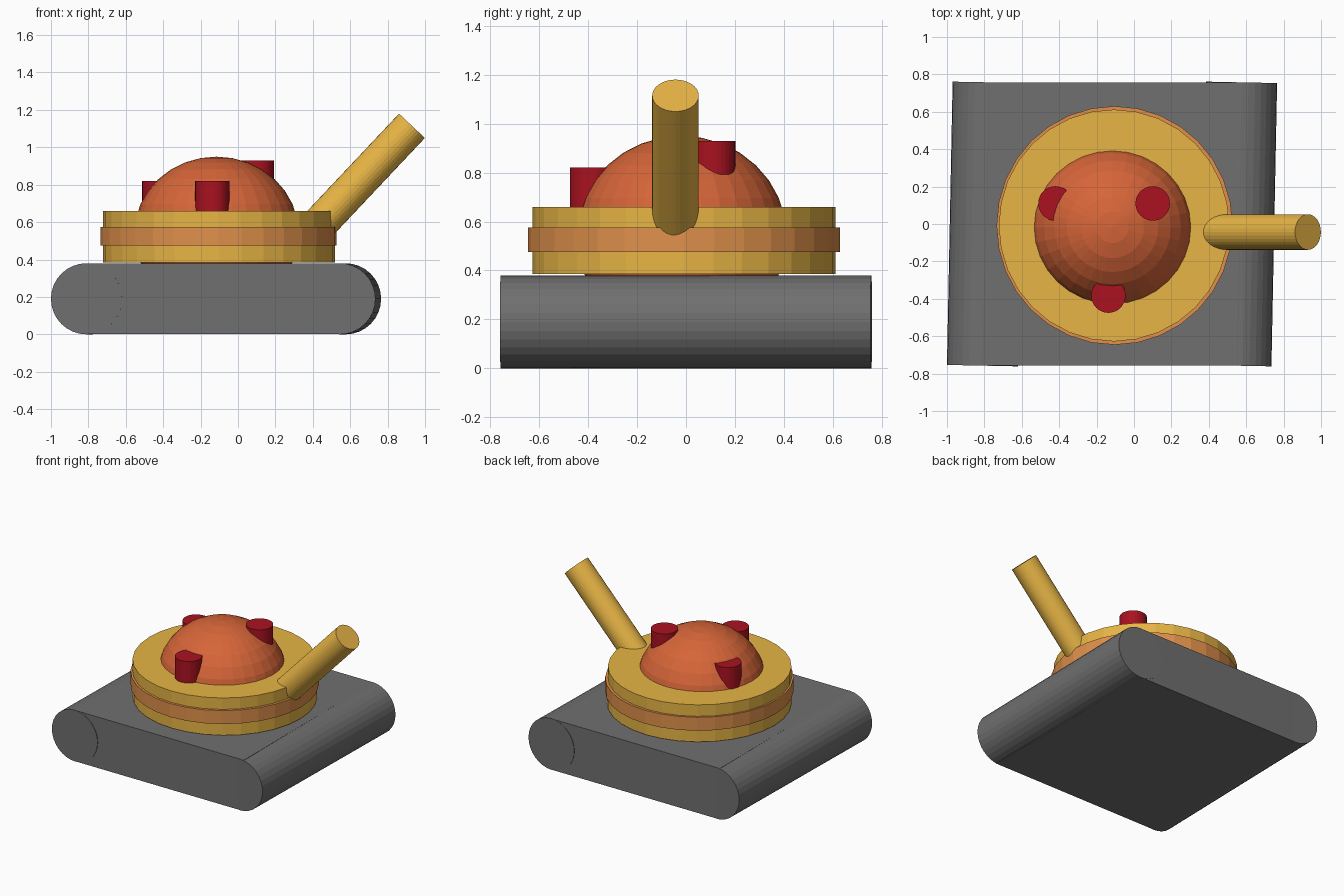
import bpy
from math import radians, sin, cos
from mathutils import Vector

if "Cube" in bpy.data.objects:
    bpy.data.objects.remove(bpy.data.objects["Cube"])


def material(name, rgb):
    m = bpy.data.materials.new(name)
    m.diffuse_color = (*rgb, 1)
    m.use_nodes = True
    m.node_tree.nodes["Principled BSDF"].inputs["Base Color"].default_value = m.diffuse_color
    return m


GREY = material("dark_grey", (0.16, 0.16, 0.16))
YELLOW = material("yellow", (0.80, 0.46, 0.06))
ORANGE = material("orange", (0.74, 0.28, 0.07))
RUST = material("rust", (0.67, 0.13, 0.04))
RED = material("red", (0.40, 0.006, 0.014))


def finish(name, mat):
    ob = bpy.context.object
    ob.name = name
    ob.data.materials.append(mat)
    return ob


def cylinder(name, mat, loc, r, depth, rot=(0, 0, 0), scale=(1, 1, 1)):
    bpy.ops.mesh.primitive_cylinder_add(vertices=32, radius=r, depth=depth,
                                        location=loc, rotation=rot, scale=scale)
    return finish(name, mat)


def disc(name, mat, x, rx, ry, z0, z1):
    return cylinder(name, mat, (x, -0.008, (z0 + z1) / 2), 1, z1 - z0, scale=(rx, ry, 1))


# Base: slab with a slightly skewed roller along each side
bpy.ops.mesh.primitive_cube_add(size=1, location=(-0.115, 0, 0.19), scale=(1.385, 1.514, 0.378))
finish("base_slab", GREY)
for side, x in (("left", -0.795), ("right", 0.56)):
    cylinder(side + "_roller", GREY, (x, 0, 0.19), 0.19, 1.515,
             rot=(radians(90), 0, radians(-1.15)))

# Turret ring: two yellow discs with an orange band between
disc("lower_turret_disc", YELLOW, -0.102, 0.621, 0.62, 0.385, 0.475)
disc("turret_band", ORANGE, -0.104, 0.631, 0.638, 0.475, 0.575)
disc("upper_turret_disc", YELLOW, -0.107, 0.616, 0.62, 0.575, 0.66)

# Dome: faceted ball sunk through the ring
bpy.ops.mesh.primitive_uv_sphere_add(segments=32, ring_count=16, radius=1,
                                     location=(-0.115, -0.018, 0.54), scale=(0.44, 0.43, 0.41))
finish("dome", RUST)

# Barrel: angled upward from the rim of the ring
angle, length = radians(46.7), 0.85
tip = Vector((0.93, -0.043, 1.115))
axis = Vector((cos(angle), 0, sin(angle)))
cylinder("barrel", YELLOW, tip - axis * length / 2, 0.095, length,
         rot=(0, radians(90) - angle, 0))

# Red pegs around the dome
for name, x, y, top in (("front_peg", -0.137, -0.383, 0.82),
                        ("left_peg", -0.42, 0.11, 0.82),
                        ("right_peg", 0.10, 0.11, 0.93)):
    cylinder(name, RED, (x, y, top - 0.11), 0.092, 0.22)
